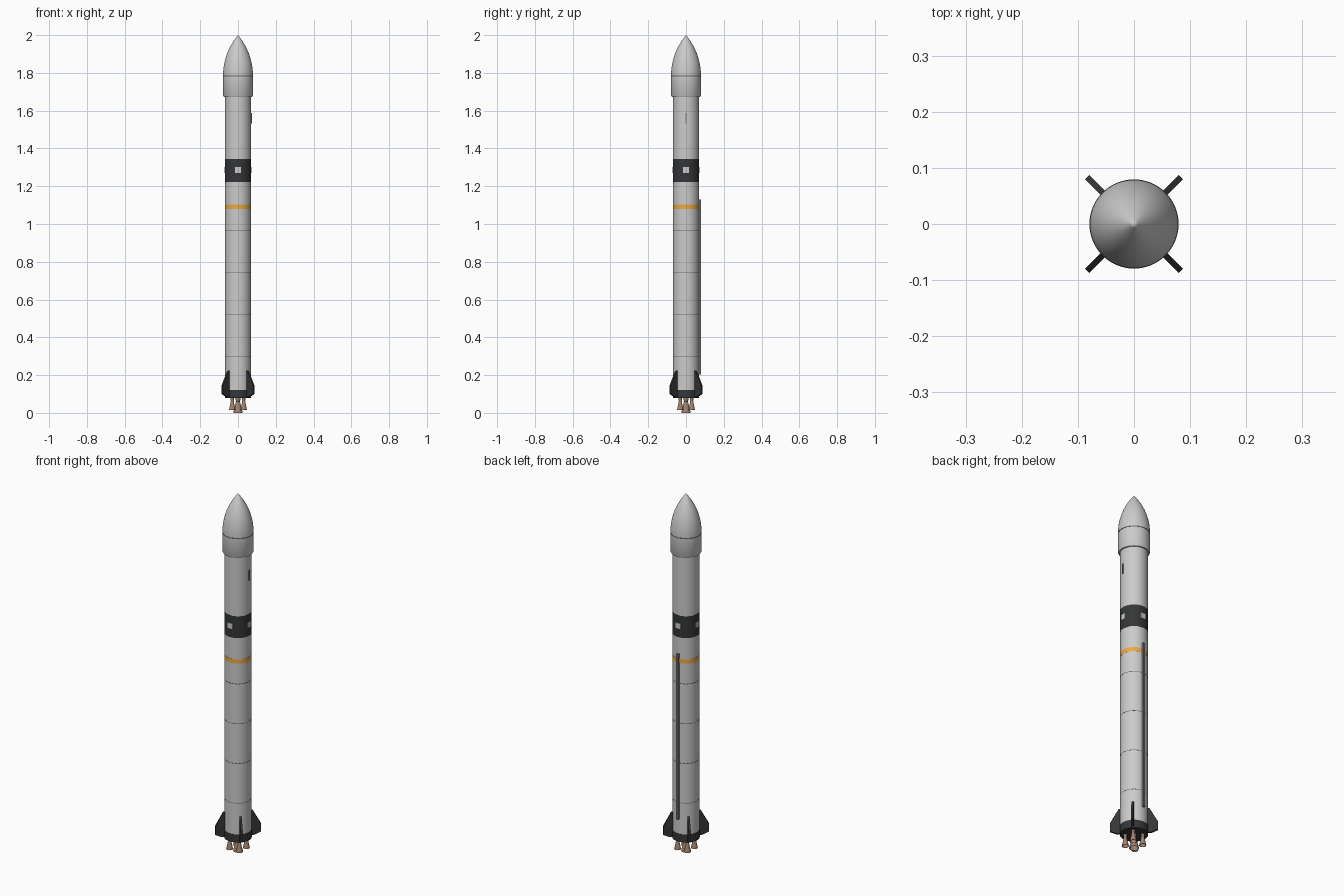
import bpy, bmesh, math
from mathutils import Matrix, Vector

if "Cube" in bpy.data.objects:
    bpy.data.objects.remove(bpy.data.objects["Cube"])


def material(name, rgb):
    m = bpy.data.materials.new(name)
    m.diffuse_color = (*rgb, 1)
    m.use_nodes = True
    m.node_tree.nodes["Principled BSDF"].inputs["Base Color"].default_value = m.diffuse_color
    return m


DARK = material("dark", (0.035, 0.037, 0.04))
ORANGE = material("orange", (0.85, 0.4, 0.06))
COPPER = material("copper", (0.36, 0.23, 0.16))
SEAM = material("seam", (0.15, 0.15, 0.16))
DUCT = material("duct", (0.2, 0.2, 0.21))


def finish(name, bm, mat=None, smooth=True):
    bmesh.ops.remove_doubles(bm, verts=bm.verts, dist=1e-6)
    bmesh.ops.recalc_face_normals(bm, faces=bm.faces)
    me = bpy.data.meshes.new(name)
    bm.to_mesh(me)
    bm.free()
    ob = bpy.data.objects.new(name, me)
    bpy.context.collection.objects.link(ob)
    if mat:
        me.materials.append(mat)
    if smooth:
        bpy.ops.object.select_all(action='DESELECT')
        ob.select_set(True)
        bpy.context.view_layer.objects.active = ob
        bpy.ops.object.shade_smooth_by_angle(angle=math.radians(30))
    return ob


def lathe(name, profile, mat=None, at=(0, 0), steps=64):
    """Spin an (r, z) profile around a vertical axis."""
    bm = bmesh.new()
    vs = [bm.verts.new((r, 0, z)) for r, z in profile]
    es = [bm.edges.new(p) for p in zip(vs, vs[1:])]
    bmesh.ops.spin(bm, geom=vs + es, cent=(0, 0, 0), axis=(0, 0, 1),
                   angle=2 * math.pi, steps=steps, use_merge=True)
    bmesh.ops.translate(bm, verts=bm.verts, vec=(*at, 0))
    return finish(name, bm, mat)


def band(name, r, z0, z1, mat, inner=0.062):
    return lathe(name, [(inner, z0), (r, z0), (r, z1), (inner, z1), (inner, z0)], mat)


def box(name, centre, size, mat=None, angle=0):
    """Box placed in a frame rotated about z."""
    bm = bmesh.new()
    bmesh.ops.create_cube(bm, size=1, matrix=Matrix.Rotation(angle, 4, 'Z')
                          @ Matrix.Translation(centre) @ Matrix.Diagonal((*size, 1)))
    return finish(name, bm, mat, smooth=False)


# Stages
R = 0.0685
lathe("first_stage", [(0, 0.085), (R, 0.085), (R, 1.23), (0, 1.23)])
lathe("second_stage", [(0, 1.33), (R, 1.33), (R, 1.685), (0, 1.685)])
band("interstage", 0.0695, 1.222, 1.343, DARK)
band("orange_stripe", 0.069, 1.079, 1.102, ORANGE)
for i in range(4):
    z = 0.297 + i * 0.2225
    band(f"tank_seam_{i + 1}", 0.0688, z - 0.0015, z + 0.0015, SEAM)

# Payload fairing with tangent ogive nose
FR, Z0 = 0.079, 1.785
L = 2.0 - Z0
rho = (FR * FR + L * L) / (2 * FR)
nose = []
for i in range(25):
    t = L * i / 24
    nose.append((max(0, math.sqrt(rho * rho - t * t) + FR - rho), Z0 + t))
lathe("fairing", [(0, 1.673), (0.075, 1.673), (FR, 1.68)] + nose)
band("fairing_seam", 0.0795, 1.78, 1.786, SEAM, 0.07)

# Aft skirt
lathe("aft_skirt", [(0, 0.078), (0.07, 0.078), (0.07, 0.122), (0.06, 0.122)], DARK)

# Interstage panels
for i in range(4):
    box(f"interstage_panel_{i + 1}", (0.0685, 0, 1.286), (0.006, 0.03, 0.03),
        None, i * math.pi / 2)

# Cable ducts
box("lower_cable_duct", (0, 0.071, 0.667), (0.012, 0.015, 0.926), DUCT)
box("upper_cable_duct", (0.0695, 0, 1.56), (0.008, 0.006, 0.055), DUCT)

# Fins
outline = [(0.055, 0.085), (0.085, 0.085), (0.118, 0.1), (0.118, 0.145), (0.076, 0.222), (0.055, 0.225)]
for i in range(4):
    bm = bmesh.new()
    face = bm.faces.new([bm.verts.new((r, -0.0055, z)) for r, z in outline])
    out = bmesh.ops.extrude_face_region(bm, geom=[face])["geom"]
    bmesh.ops.translate(bm, vec=Vector((0, 0.011, 0)),
                        verts=[v for v in out if isinstance(v, bmesh.types.BMVert)])
    bmesh.ops.rotate(bm, verts=bm.verts, cent=(0, 0, 0),
                     matrix=Matrix.Rotation(math.pi / 4 + i * math.pi / 2, 3, 'Z'))
    finish(f"fin_{i + 1}", bm, DARK, smooth=False)


# Engines: hollow bells under the skirt
def engine(name, r, z0, z1, at):
    h = z1 - z0
    bell = [(0.5, 1.0), (0.5, 0.8), (0.42, 0.75), (0.6, 0.5), (0.82, 0.22), (1, 0)]
    outer = [(r * a, z0 + h * b) for a, b in bell]
    inner = [(a - 0.0015, b) for a, b in reversed(outer[2:])]
    lathe(name, [(0, z1)] + outer + inner + [(0, inner[-1][1])], COPPER, at, 32)


engine("centre_engine", 0.025, 0.0, 0.082, (0, 0))
for i in range(4):
    a = math.pi / 4 + i * math.pi / 2
    engine(f"outer_engine_{i + 1}", 0.0175, 0.014, 0.082,
           (0.043 * math.cos(a), 0.043 * math.sin(a)))
